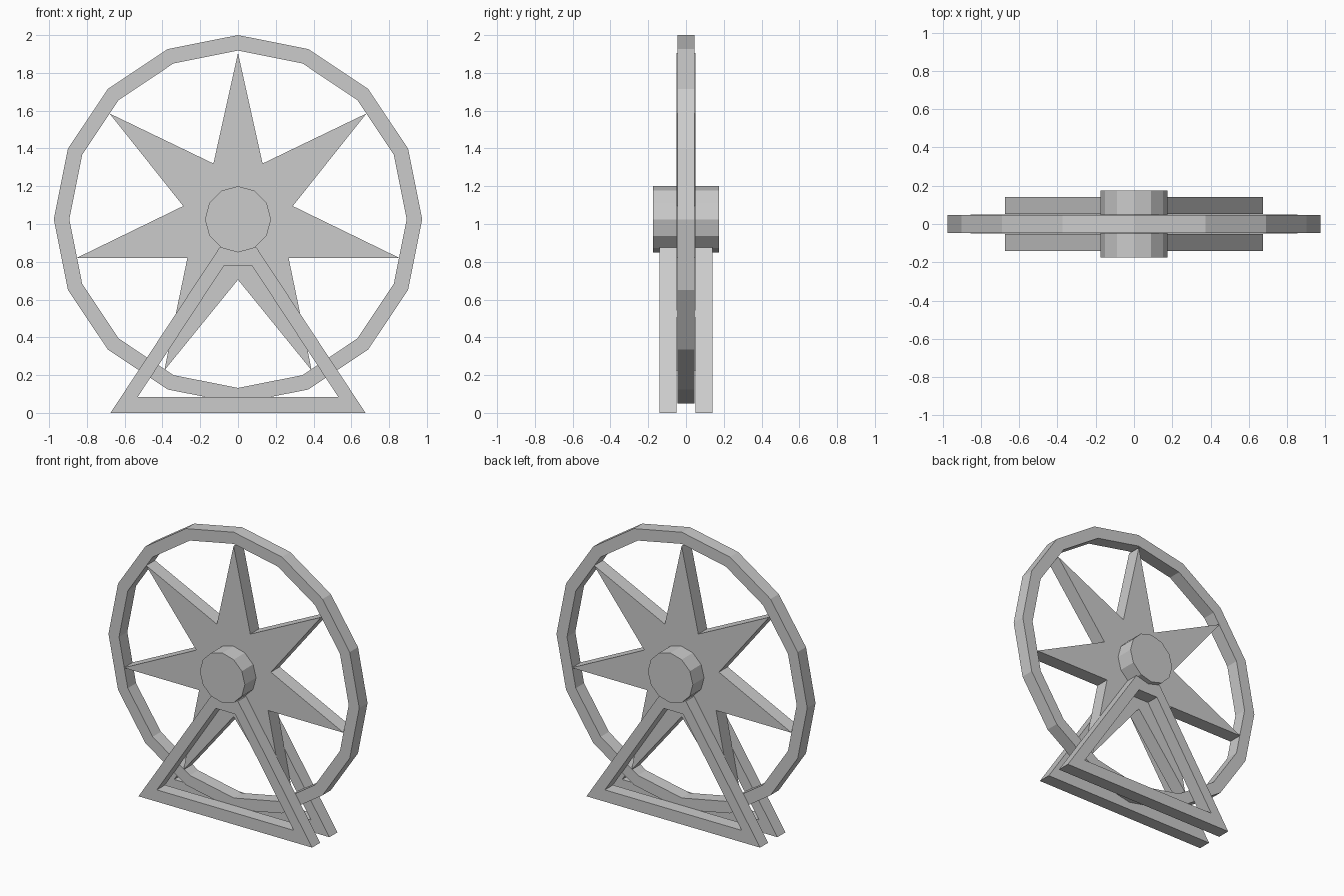
import bpy, bmesh, math

if "Cube" in bpy.data.objects:
    bpy.data.objects.remove(bpy.data.objects["Cube"])

CZ = 1.025  # wheel axle height


def circle(n, r):
    return [(r * math.sin(2 * math.pi * i / n), CZ + r * math.cos(2 * math.pi * i / n)) for i in range(n)]


def prism(name, outer, y0, y1, inner=None):
    """Extrude an x-z outline from y0 to y1, with an optional matching hole outline."""
    bm = bmesh.new()

    def loop(pts, y):
        return [bm.verts.new((x, y, z)) for x, z in pts]

    n = len(outer)
    a, b = loop(outer, y0), loop(outer, y1)
    rings = [a, b]
    if inner:
        rings += [loop(inner, y1), loop(inner, y0)]
        for k in range(4):
            p, q = rings[k], rings[(k + 1) % 4]
            for i in range(n):
                j = (i + 1) % n
                bm.faces.new((p[i], p[j], q[j], q[i]))
    else:
        bm.faces.new(a)
        bm.faces.new(b)
        for i in range(n):
            j = (i + 1) % n
            bm.faces.new((a[i], a[j], b[j], b[i]))
    bmesh.ops.recalc_face_normals(bm, faces=bm.faces)
    me = bpy.data.meshes.new(name)
    bm.to_mesh(me)
    bm.free()
    ob = bpy.data.objects.new(name, me)
    bpy.context.collection.objects.link(ob)
    return ob


# Rim
prism("wheel_rim", circle(16, 0.975), -0.046, 0.046, circle(16, 0.893))

# Seven-pointed spokes: right half of the outline, mirrored to the left
half = [(0.13, 1.32), (0.68, 1.585), (0.29, 1.095), (0.855, 0.82),
        (0.268, 0.82), (0.33, 0.52), (0.39, 0.225)]
star = [(0, 1.905)] + half + [(0, 0.705)] + [(-x, z) for x, z in reversed(half)]
prism("star_spokes", star, -0.049, 0.049)

# Hub
prism("axle_hub", circle(12, 0.175), -0.174, 0.174)

# Front and back support frames
frame_out = [(-0.675, 0), (0.675, 0), (0.098, 0.875), (-0.098, 0.875)]
frame_in = [(-0.532, 0.083), (0.532, 0.083), (0.075, 0.778), (-0.075, 0.778)]
for name, s in (("front_support", -1), ("back_support", 1)):
    prism(name, frame_out, s * 0.051, s * 0.141, frame_in)
